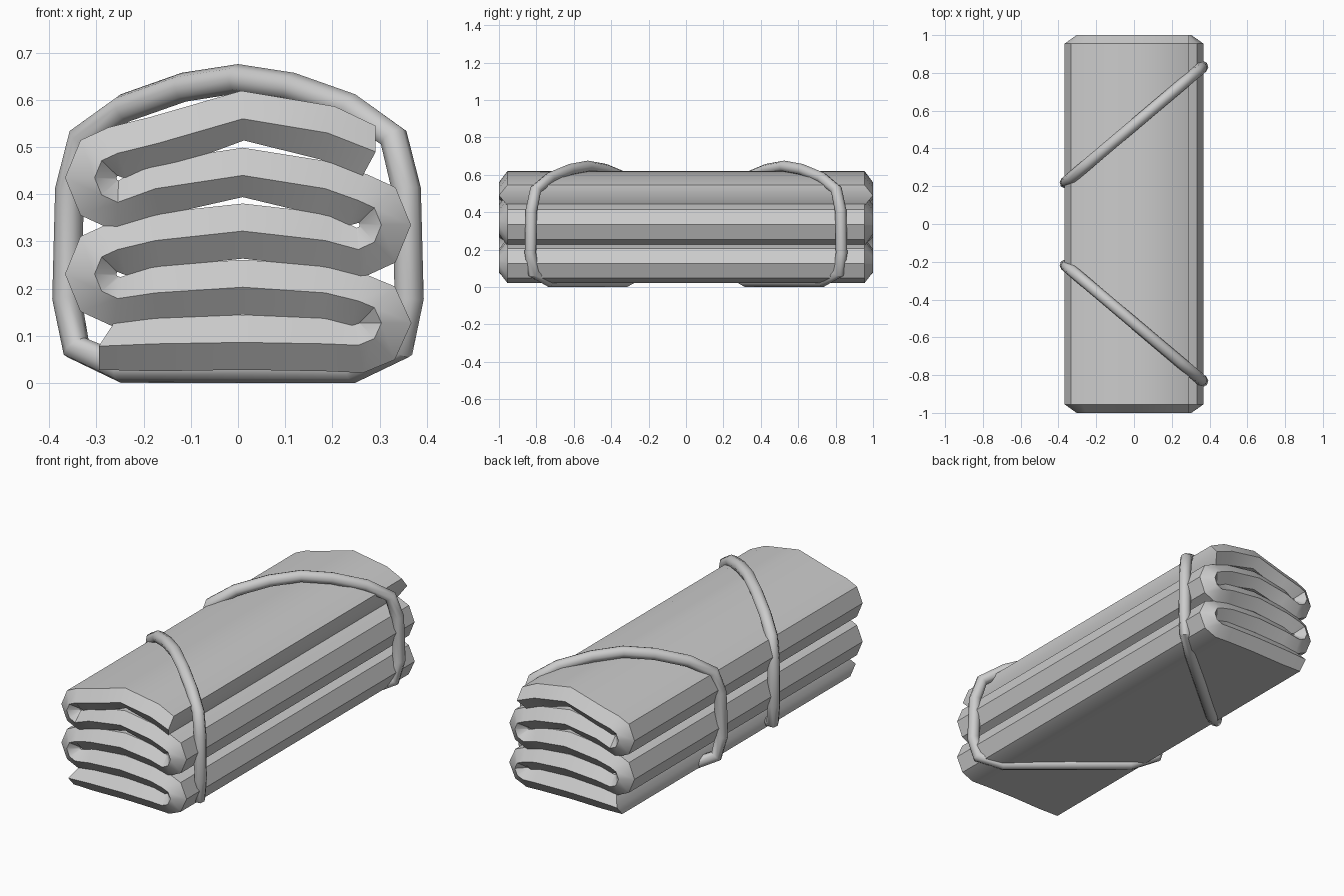
import bpy, bmesh, math
from mathutils import Vector

if "Cube" in bpy.data.objects:
    bpy.data.objects.remove(bpy.data.objects["Cube"])

HALF = 0.058          # half thickness of the sheet
BEVEL_Y = 0.955       # where the rounded long ends begin


def finish(obj, angle):
    bpy.ops.object.select_all(action='DESELECT')
    obj.select_set(True)
    bpy.context.view_layer.objects.active = obj
    bpy.ops.object.shade_smooth_by_angle(angle=math.radians(angle))


def fold(side, z, h=0.052):
    # five centreline points around one fold, from top to bottom
    return [(side * 0.255, z + h), (side * 0.289, z + 0.7 * h), (side * 0.304, z),
            (side * 0.289, z - 0.7 * h), (side * 0.255, z - h)]


def layer(z, drop, direction):
    # crowned middle of one layer
    pts = [(-0.175, z - drop), (0.01, z), (0.185, z - drop)]
    return pts if direction > 0 else pts[::-1]


# Serpentine centreline of the folded sheet, from top free end to bottom free end
path = [(0.292, 0.49)] + layer(0.56, 0.036, -1)
path[1] = (0.19, 0.53)
path[3] = (-0.17, 0.508)
path += fold(-1, 0.435) + layer(0.44, 0.028, 1)
path += fold(1, 0.335) + layer(0.322, 0.02, -1)
path += fold(-1, 0.231) + layer(0.203, 0.012, 1)
path += fold(1, 0.127, 0.047) + layer(0.086, 0.003, -1) + [(-0.295, 0.078)]
path = [Vector(p) for p in path]


def offsets(i):
    # mitred points on both sides of the centreline, pinched inside the folds
    p = path[i]
    d1 = (p - path[i - 1]).normalized() if i else None
    d2 = (path[i + 1] - p).normalized() if i < len(path) - 1 else None
    d1, d2 = d1 or d2, d2 or d1
    t = (d1 + d2).normalized()
    n = Vector((-t.y, t.x))
    turn = d1.x * d2.y - d1.y * d2.x
    miter = HALF / max(0.8, t.dot(d1))
    left = 0.046 if turn > 0.3 else miter
    right = 0.046 if turn < -0.3 else miter
    return p + n * left, p - n * right


# Folded sheet
bm = bmesh.new()
rings = []
for i, c in enumerate(path):
    a, b = offsets(i)
    if i == 0:
        a, b = Vector((0.262, 0.435)), Vector((0.292, 0.545))
        if offsets(0)[0].y > c.y:
            a, b = b, a
    if i == len(path) - 1:
        a, b = Vector((-0.26, 0.132)), Vector((-0.295, 0.028))
        if offsets(i)[0].y < c.y:
            a, b = b, a
    loop = [(c, -1), (a, -BEVEL_Y), (a, BEVEL_Y), (c, 1), (b, BEVEL_Y), (b, -BEVEL_Y)]
    ring = [bm.verts.new((p.x, y, p.y)) for p, y in loop]
    rings.append(ring)
for r, s in zip(rings, rings[1:]):
    for k in range(6):
        m = (k + 1) % 6
        bm.faces.new((r[k], r[m], s[m], s[k]))
for r in (rings[0], rings[-1]):
    bm.faces.new((r[0], r[1], r[2], r[3]))
    bm.faces.new((r[0], r[3], r[4], r[5]))
bmesh.ops.recalc_face_normals(bm, faces=bm.faces)
mesh = bpy.data.meshes.new("folded_sheet")
bm.to_mesh(mesh)
bm.free()
sheet = bpy.data.objects.new("folded_sheet", mesh)
bpy.context.collection.objects.link(sheet)
finish(sheet, 35)

# Two diagonal straps
right = [(0.115, 0.627), (0.24, 0.583), (0.33, 0.52), (0.357, 0.41),
         (0.363, 0.18), (0.343, 0.075), (0.245, 0.031)]
strap = [(0, 0.645)] + right + [(-x, z) for x, z in reversed(right)]
for name, s in (("front_strap", -1), ("back_strap", 1)):
    curve = bpy.data.curves.new(name, 'CURVE')
    curve.dimensions = '3D'
    curve.bevel_depth = 0.031
    curve.bevel_resolution = 2
    spline = curve.splines.new('POLY')
    spline.points.add(len(strap) - 1)
    for pt, (x, z) in zip(spline.points, strap):
        pt.co = (x, s * (0.525 + 0.845 * x), z, 1)
    spline.use_cyclic_u = True
    obj = bpy.data.objects.new(name, curve)
    bpy.context.collection.objects.link(obj)
    bpy.ops.object.select_all(action='DESELECT')
    obj.select_set(True)
    bpy.context.view_layer.objects.active = obj
    bpy.ops.object.convert(target='MESH')
    finish(bpy.context.view_layer.objects.active, 50)
